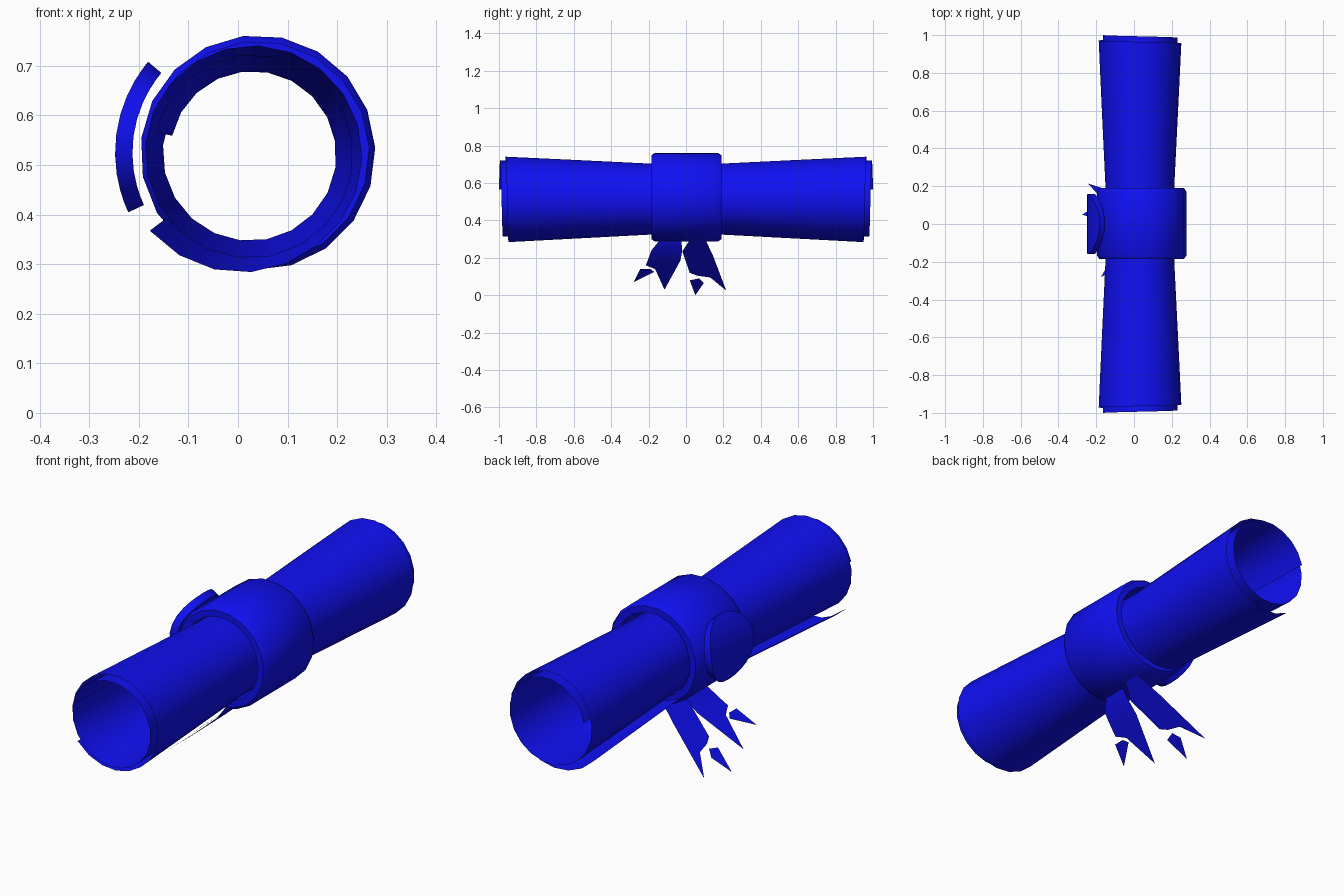
import bpy, bmesh
from math import sin, cos, pi, radians, acos, degrees

if "Cube" in bpy.data.objects:
    bpy.data.objects.remove(bpy.data.objects["Cube"])

blue = bpy.data.materials.new("blue")
blue.diffuse_color = (0.005, 0.005, 0.9, 1)
blue.use_nodes = True
blue.node_tree.nodes["Principled BSDF"].inputs["Base Color"].default_value = blue.diffuse_color


def make(name, verts, faces, recalc=True):
    bm = bmesh.new()
    vs = [bm.verts.new(v) for v in verts]
    for f in faces:
        bm.faces.new([vs[i] for i in f])
    bmesh.ops.remove_doubles(bm, verts=bm.verts, dist=1e-5)
    if recalc:
        bmesh.ops.recalc_face_normals(bm, faces=bm.faces)
    me = bpy.data.meshes.new(name)
    bm.to_mesh(me)
    bm.free()
    me.materials.append(blue)
    ob = bpy.data.objects.new(name, me)
    bpy.context.collection.objects.link(ob)
    bpy.ops.object.select_all(action='DESELECT')
    bpy.context.view_layer.objects.active = ob
    ob.select_set(True)
    bpy.ops.object.shade_smooth_by_angle(angle=radians(35))
    return ob


def grid(rows, cols, close_rows=False, close_cols=False):
    faces = []
    for i in range(rows if close_rows else rows - 1):
        for j in range(cols if close_cols else cols - 1):
            a, b = i, (i + 1) % rows
            c, d = j, (j + 1) % cols
            faces.append((a * cols + c, a * cols + d, b * cols + d, b * cols + c))
    return faces


# rolled sheet: spiral, waisted under the band, inner turns stick out further
N = 38
stations = [-1, -0.6, -0.2, 0.2, 0.6, 1]
verts = []
for i in range(N + 1):
    s = i / N
    ang = radians(217 + 670 * s)
    r = 0.231 - 0.034 * s + 0.026 * max(0, 1 - s * 8)
    half = 0.945 + 0.055 * s
    for t in stations:
        y = t * half if abs(t) > 0.3 else t
        f = 0.833 + 0.167 * min(1, max(0, (abs(y) - 0.2) / 0.75))
        verts.append((0.027 + r * f * cos(ang), y, 0.522 + r * f * sin(ang)))
make("rolled_sheet", verts, grid(N + 1, len(stations)), recalc=False)

# ribbon band with chamfered rims
profile = [(0.195, -0.185), (0.225, -0.185), (0.237, -0.168),
           (0.237, 0.172), (0.225, 0.19), (0.195, 0.19)]
M = 19
verts = []
for i in range(M):
    a = 2 * pi * i / M + radians(2.4)
    verts += [(0.04 + r * cos(a), y, 0.525 + r * sin(a)) for r, y in profile]
make("ribbon_band", verts, grid(M, len(profile), True, True))

# round seal bent around the band
K = 12
verts = []
for k in range(K + 1):
    u = -cos(pi * k / K)
    a = radians(172.5 + 32.5 * u)
    h = 0.16 * sin(pi * k / K)
    for r, y in ((0.285, h), (0.285, -h), (0.25, -h), (0.25, h)):
        verts.append((0.037 + r * cos(a), y, 0.525 + r * sin(a)))
faces = grid(K + 1, 4, False, True)
# skip the collapsed end faces by building them as triangles or quads
clean = []
for f in faces:
    out = []
    for i in f:
        if all((abs(verts[i][n] - verts[j][n]) > 1e-6 for j in out for n in (0,))
               or not all(abs(verts[i][n] - verts[j][n]) < 1e-6 for n in range(3))
               for j in out):
            out.append(i)
    if len(out) > 2:
        clean.append(out)
make("seal", verts, clean)


# forked ribbon tails: outlines in y, z laid on a slanting sheet
def tail(name, polys, x_of):
    verts, faces = [], []
    for p in polys:
        faces.append(range(len(verts), len(verts) + len(p)))
        verts += [(x_of(z), y, z) for y, z in p]
    make(name, verts, faces, recalc=False)


def slope_a(z):
    return -0.275 + 1.17 * z


def slope_b(z):
    if z > 0.24:
        return 0.02 + (z - 0.24) * 0.5
    if z > 0.185:
        return -0.04 + (z - 0.185) * 1.09
    return -0.04 + (z - 0.185) * 1.17


tail("ribbon_tail_right", [
    [(0.02, 0.295), (-0.02, 0.235), (0.02, 0.12), (0.06, 0.105), (0.13, 0.095),
     (0.215, 0.025), (0.145, 0.21), (0.105, 0.295)],
    [(0.02, 0.08), (0.05, 0.0), (0.095, 0.065), (0.07, 0.09)]], slope_a)
tail("ribbon_tail_left", [
    [(-0.025, 0.295), (-0.14, 0.295), (-0.185, 0.24), (-0.02, 0.24)],
    [(-0.02, 0.24), (-0.185, 0.24), (-0.205, 0.185), (-0.03, 0.185)],
    [(-0.03, 0.185), (-0.205, 0.185), (-0.215, 0.16), (-0.165, 0.14), (-0.115, 0.03)],
    [(-0.28, 0.07), (-0.17, 0.125), (-0.19, 0.14), (-0.245, 0.14)]], slope_b)
